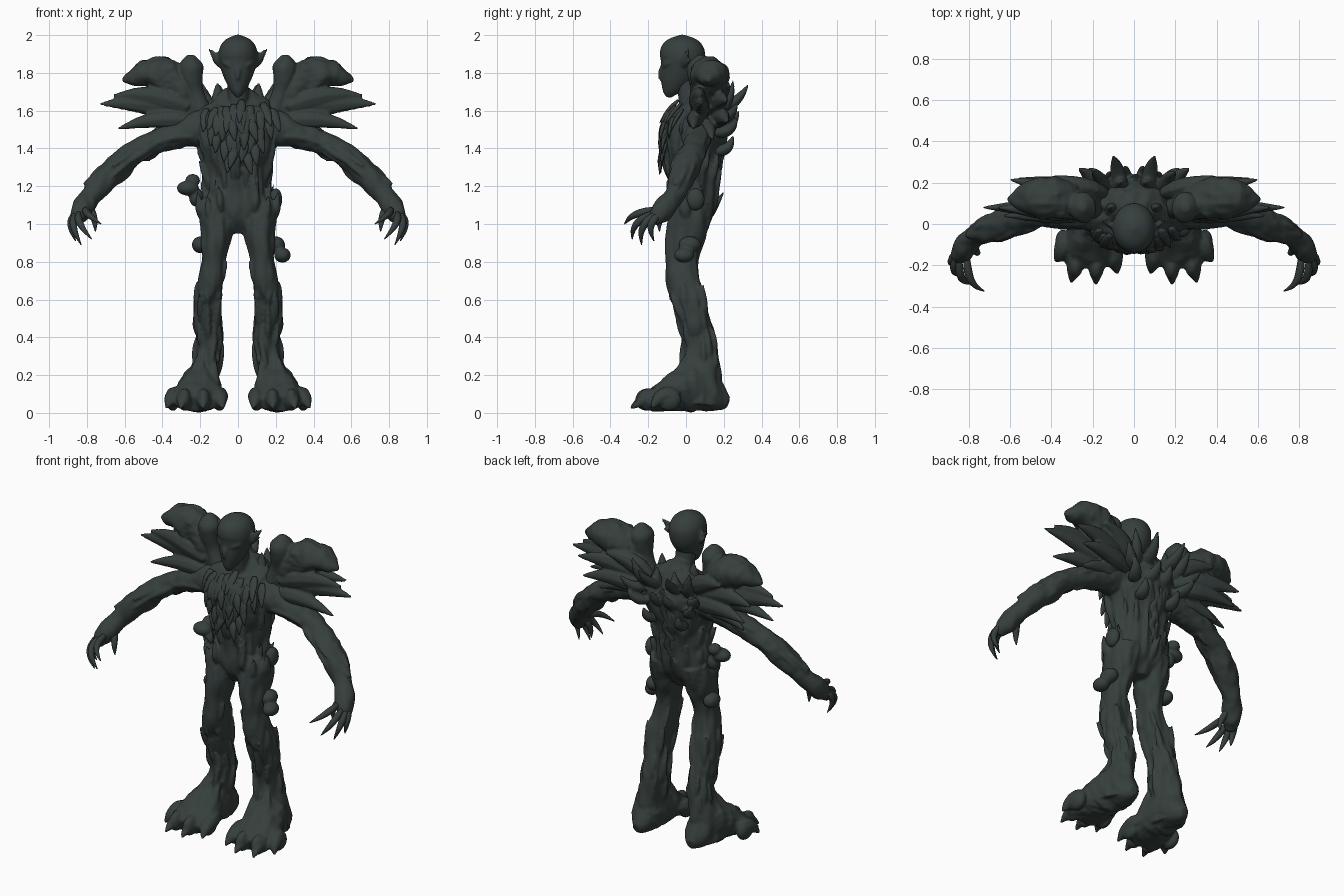
import bpy
import bmesh
import math
import random
from mathutils import Vector, noise

cube = bpy.data.objects.get("Cube")
if cube:
    bpy.data.objects.remove(cube, do_unlink=True)

random.seed(4)
X, Y, Z = Vector((1, 0, 0)), Vector((0, 1, 0)), Vector((0, 0, 1))

bark_colour = (0.037, 0.05, 0.047, 1)
material = bpy.data.materials.new("dark_bark_green")
material.use_nodes = True
material.diffuse_color = bark_colour
material.node_tree.nodes["Principled BSDF"].inputs["Base Color"].default_value = bark_colour


def smooth_path(points, steps):
    """Catmull-Rom interpolation of position and half-sizes."""
    result = []
    last = len(points) - 1
    for i in range(last):
        a, b, c, d = (points[min(max(i + k, 0), last)] for k in (-1, 0, 1, 2))
        for s in range(steps):
            t = s / steps
            result.append([q + t * (r - p + t * (2 * p - 5 * q + 4 * r - e + t * (3 * (q - r) + e - p))) / 2
                           for p, q, r, e in zip(a, b, c, d)])
    result.append(list(points[last]))
    return result


def loft(bm, points, side, sides=16, steps=4, rough=0.0):
    """Elliptical tube; each point is x, y, z, half-size along side, other half-size."""
    path = smooth_path(points, steps)
    centres = [Vector(p[:3]) for p in path]
    rings = []
    for i, p in enumerate(path):
        tangent = (centres[min(i + 1, len(path) - 1)] - centres[max(i - 1, 0)]).normalized()
        u = (side - tangent * side.dot(tangent)).normalized()
        v = tangent.cross(u)
        ring = []
        for k in range(sides):
            angle = math.tau * k / sides
            offset = u * math.cos(angle) * max(p[3], 0.002) + v * math.sin(angle) * max(p[4], 0.002)
            q = centres[i] + offset
            bump = noise.noise(Vector((q.x * 24, q.y * 24, q.z * 8)))
            ring.append(bm.verts.new(q + offset * rough * bump))
        rings.append(ring)
    for low, high in zip(rings, rings[1:]):
        for k in range(sides):
            n = (k + 1) % sides
            bm.faces.new((low[k], low[n], high[n], high[k]))
    bm.faces.new(rings[0])
    bm.faces.new(rings[-1])
    return [(c, [v.co.copy() for v in ring]) for c, ring in zip(centres, rings)]


def leaf(bm, base, tip, width, thick, side=X, bend=(0, 0, 0)):
    """Tapered pointed blade, used for claws, spikes, feathers and bark."""
    base, tip, bend = Vector(base), Vector(tip), Vector(bend)
    points = []
    for i, size in enumerate((0.6, 1, 0.9, 0.6, 0.12)):
        f = i / 4
        p = base.lerp(tip, f) + bend * math.sin(math.pi * f)
        points.append((*p, width * size, thick * size))
    loft(bm, points, side, sides=8, steps=2)


def lump(bm, centre, size):
    """Rounded knob."""
    ball = bmesh.ops.create_uvsphere(bm, u_segments=14, v_segments=9, radius=1)
    for v in ball["verts"]:
        v.co = Vector(centre) + Vector(a * b for a, b in zip(v.co, size))


def bark(bm, rings, count, length, lift):
    """Scatter long bark slivers that lie almost flat on a lofted surface."""
    for _ in range(count):
        i = random.randrange(2, len(rings) - 9)
        k = random.randrange(len(rings[i][1]))
        base, (centre, ring) = rings[i][1][k], rings[i + 5]
        out = (ring[k] - centre).normalized()
        size = random.uniform(0.6, 1.2)
        run = (ring[k] - base).normalized()
        tip = base + run * length * size + out * lift * size
        leaf(bm, base - out * 0.006, tip, 0.018 * size, 0.015, Z.cross(out))


def mirror_copy(bm):
    """Add the opposite side of everything built so far."""
    copy = bmesh.ops.duplicate(bm, geom=bm.verts[:] + bm.edges[:] + bm.faces[:])
    for item in copy["geom"]:
        if isinstance(item, bmesh.types.BMVert):
            item.co.x = -item.co.x


def finish(name, bm, voxel=0.0, relax=2):
    bmesh.ops.recalc_face_normals(bm, faces=bm.faces)
    mesh = bpy.data.meshes.new(name)
    bm.to_mesh(mesh)
    bm.free()
    mesh.materials.append(material)
    obj = bpy.data.objects.new(name, mesh)
    bpy.context.collection.objects.link(obj)
    mesh.polygons.foreach_set("use_smooth", [True] * len(mesh.polygons))
    if voxel:
        # Fuse overlapping shapes into one sculpted skin
        remesh = obj.modifiers.new("fuse", "REMESH")
        remesh.mode = "VOXEL"
        remesh.voxel_size = voxel
        remesh.use_smooth_shade = True
        soften = obj.modifiers.new("soften", "SMOOTH")
        soften.iterations = relax


# Body: leg, foot and arm on one side, mirrored, then the torso
bm = bmesh.new()
leg = loft(bm, [
    (.195, .06, .04, .09, .12), (.185, .07, .18, .086, .115), (.165, .075, .28, .066, .096),
    (.155, .07, .38, .062, .088), (.162, .045, .5, .07, .084), (.158, .02, .6, .071, .084),
    (.147, -.015, .7, .067, .09), (.128, -.02, .8, .062, .086), (.12, -.01, .9, .076, .1),
    (.112, .01, 1, .092, .116), (.1, .04, 1.12, .093, .113)], X, sides=32, rough=.18)
bark(bm, leg[3:34], 32, 0.16, 0.014)

# Knee fringe, shin plates and hip roots
for x, y, z in ((.21, .0, .56), (.1, -.035, .59), (.16, -.055, .58), (.215, .06, .42), (.2, .0, 1.04),
                (.15, -.06, 1.02), (.09, -.075, 1.07)):
    leaf(bm, (x, y, z), (x + .012, y - .018, z + .13), .032, .022, Y)

# Broad foot with sloping instep and rounded toes
loft(bm, [(.19, .225, .055, .025, .028), (.185, .17, .075, .07, .072), (.19, .06, .13, .1, .13),
          (.205, -.04, .115, .12, .112), (.215, -.13, .08, .135, .078), (.215, -.2, .05, .11, .046)],
     X, sides=20, rough=.14)
for bx, tx, ty in ((.115, .08, -.24), (.18, .185, -.295), (.26, .305, -.285), (.31, .38, -.18)):
    leaf(bm, (bx, -.04, .1), (tx, ty, .025), .052, .048, X, (0, -.02, .02))
    lump(bm, ((bx + tx) / 2, ty + .09, .07), (.037, .065, .06))
for x, tx in ((.13, .12), (.19, .2), (.2, .28)):
    leaf(bm, (tx, -.1, .09), (x, .02, .33), .03, .03, X, (0, -.012, -.02))

# Arm, palm and wrist cuff
arm = loft(bm, [
    (.12, .05, 1.52, .1, .1), (.24, .06, 1.5, .09, .088), (.36, .06, 1.46, .073, .07),
    (.5, .05, 1.405, .067, .061), (.62, .01, 1.32, .071, .069), (.7, -.025, 1.24, .069, .066),
    (.77, -.06, 1.155, .052, .054), (.82, -.11, 1.09, .06, .058), (.845, -.15, 1.04, .052, .044),
    (.85, -.17, 1, .02, .02)], Y, sides=24, rough=.18)
bark(bm, arm[6:30], 12, 0.16, 0.01)
leaf(bm, (.71, -.02, 1.26), (.82, -.06, 1.21), .04, .03, Y)
leaf(bm, (.2, .0, 1.46), (.5, .0, 1.39), .03, .025, Y, (0, 0, .03))
mirror_copy(bm)

torso = loft(bm, [
    (0, .03, .95, .05, .06), (0, .03, 1.02, .14, .1), (0, .035, 1.1, .18, .12),
    (0, .045, 1.2, .172, .125), (0, .04, 1.3, .18, .135), (0, .04, 1.4, .195, .165),
    (0, .045, 1.5, .21, .175), (0, .06, 1.58, .2, .16), (0, .06, 1.65, .15, .115),
    (0, .03, 1.7, .06, .06)], X, sides=48, rough=0.18)
bark(bm, torso[2:30], 55, 0.16, 0.014)
loft(bm, [(0, .04, 1.56, .1, .09), (0, .02, 1.66, .062, .06), (0, -.01, 1.82, .058, .06)], X, rough=.1)
finish("body", bm, 0.0085, 1)

# Shaggy feathers over the chest, longest in the middle
bm = bmesh.new()
for row in range(6):
    count = 8 - row
    for k in range(count):
        across = 2 * (k + 0.5) / count - 1
        x = (0.19 - row * 0.022) * across + random.uniform(-.015, .015)
        top = 1.64 - row * 0.048 - abs(x) * 0.1 + random.uniform(-.02, .02)
        depth = 0.17 * math.sqrt(1 - (x / 0.24) ** 2)
        y = 0.04 - depth + max(0, top - 1.55) * 0.7
        fan = x * 1.2 + random.uniform(-.03, .03)
        leaf(bm, (x, y + 0.015, top), (fan, min(y, 0.04 - depth) - random.uniform(0, .015), top - 0.12),
             0.026, 0.012, X, (0, -0.008, 0))
finish("chest_feathers", bm)

# Spikes on the upper back and a ridge down the spine
bm = bmesh.new()
for x, z, tx, ty, tz in ((.06, 1.6, .1, .33, 1.74), (.13, 1.58, .2, .25, 1.76),
                         (.05, 1.5, .04, .28, 1.6), (.14, 1.48, .22, .27, 1.56), (.16, 1.55, .27, .27, 1.64),
                         (.1, 1.38, .12, .25, 1.47), (.1, 1.62, .11, .08, 1.75), (.07, 1.6, .06, .2, 1.72)):
    leaf(bm, (x, min(.15, ty - .05), z), (tx, ty, tz), .04, .032, X, (0, .02, -.02))
mirror_copy(bm)
for i in range(9):
    z = 1.08 + i * 0.055
    leaf(bm, (0.02 * (-1) ** i, 0.13 + i * 0.008, z), (0, 0.165 + i * 0.01, z + 0.1), .03, .02)
lump(bm, (0, .15, 1.53), (.16, .08, .11))
finish("back_spikes", bm, 0.008)

# Head with chin, soft brow, nose and pointed ears
bm = bmesh.new()
for tip, width in (((.157, .02, 1.93), .026), ((.14, .03, 1.875), .022)):
    leaf(bm, (.08, -.03, 1.84), tip, width, .014, Z)
leaf(bm, (.0, -.115, 1.825), (.09, -.05, 1.87), .014, .014, Z, (.018, -.02, 0))
mirror_copy(bm)
loft(bm, [
    (0, -.09, 1.67, .01, .015), (0, -.085, 1.7, .035, .042), (0, -.065, 1.75, .062, .075),
    (0, -.038, 1.81, .087, .102), (0, -.02, 1.87, .103, .119), (0, -.02, 1.93, .098, .115),
    (0, -.02, 1.975, .068, .08), (0, -.02, 2.003, .008, .008)], X, sides=28)
leaf(bm, (0, -.12, 1.84), (0, -.146, 1.765), .016, .016)
finish("head", bm, 0.008, 3)

# Curled clawed fingers
bm = bmesh.new()
for bx, by, bz, tx, ty, tz in ((.86, -.13, 1.06, .86, -.17, .91), (.86, -.15, 1.06, .83, -.235, .89),
                               (.845, -.17, 1.06, .775, -.285, .92), (.81, -.14, 1.08, .725, -.325, 1.0)):
    leaf(bm, (bx, by, bz), (tx, ty, tz), .021, .02, Y, (.025, -.035, .01))
leaf(bm, (.79, -.09, 1.1), (.755, -.14, .96), .02, .02, Y, (-.01, -.02, 0))
mirror_copy(bm)
finish("fingers", bm)

# Shoulder mantle: large fan, rounded knob and layered spikes
bm = bmesh.new()
loft(bm, [(.2, .1, 1.56, .05, .05), (.29, .11, 1.68, .085, .075), (.38, .12, 1.775, .1, .105),
          (.48, .125, 1.795, .095, .077), (.56, .12, 1.775, .055, .044), (.612, .12, 1.76, .01, .01)],
     Y, sides=24, rough=.25)
loft(bm, [(.17, .08, 1.55, .06, .05), (.22, .08, 1.68, .05, .045), (.243, .08, 1.77, .068, .058),
          (.25, .08, 1.84, .072, .064), (.25, .08, 1.895, .02, .02)], Y, sides=16, rough=.1)
for bx, by, bz, tx, ty, tz, w in ((.24, .08, 1.57, .73, .08, 1.635, .06), (.22, .05, 1.54, .635, .04, 1.505, .05),
                                  (.26, .05, 1.62, .66, .08, 1.68, .055), (.2, .14, 1.6, .6, .215, 1.65, .06),
                                  (.18, .16, 1.54, .56, .22, 1.54, .055), (.2, .1, 1.5, .5, .14, 1.45, .05),
                                  (.14, .15, 1.62, .4, .23, 1.73, .055)):
    leaf(bm, (bx, by, bz), (tx, ty, tz), w, .045, Z, (0, 0, .03))
mirror_copy(bm)
finish("shoulder_mantle", bm, 0.008)

# Fungus knobs growing on the hips and thighs
bm = bmesh.new()
for centre, size in (((-.265, .03, 1.19), (.06, .05, .04)), ((-.22, .04, 1.14), (.04, .04, .05)),
                     ((-.24, .06, 1.23), (.04, .04, .035)), ((-.2, .03, .89), (.045, .06, .045)),
                     ((.235, -.01, .835), (.045, .055, .04)), ((.2, .02, .89), (.05, .06, .045)),
                     ((.2, .05, 1.13), (.035, .05, .06))):
    lump(bm, centre, size)
finish("fungus_knobs", bm, 0.008)
